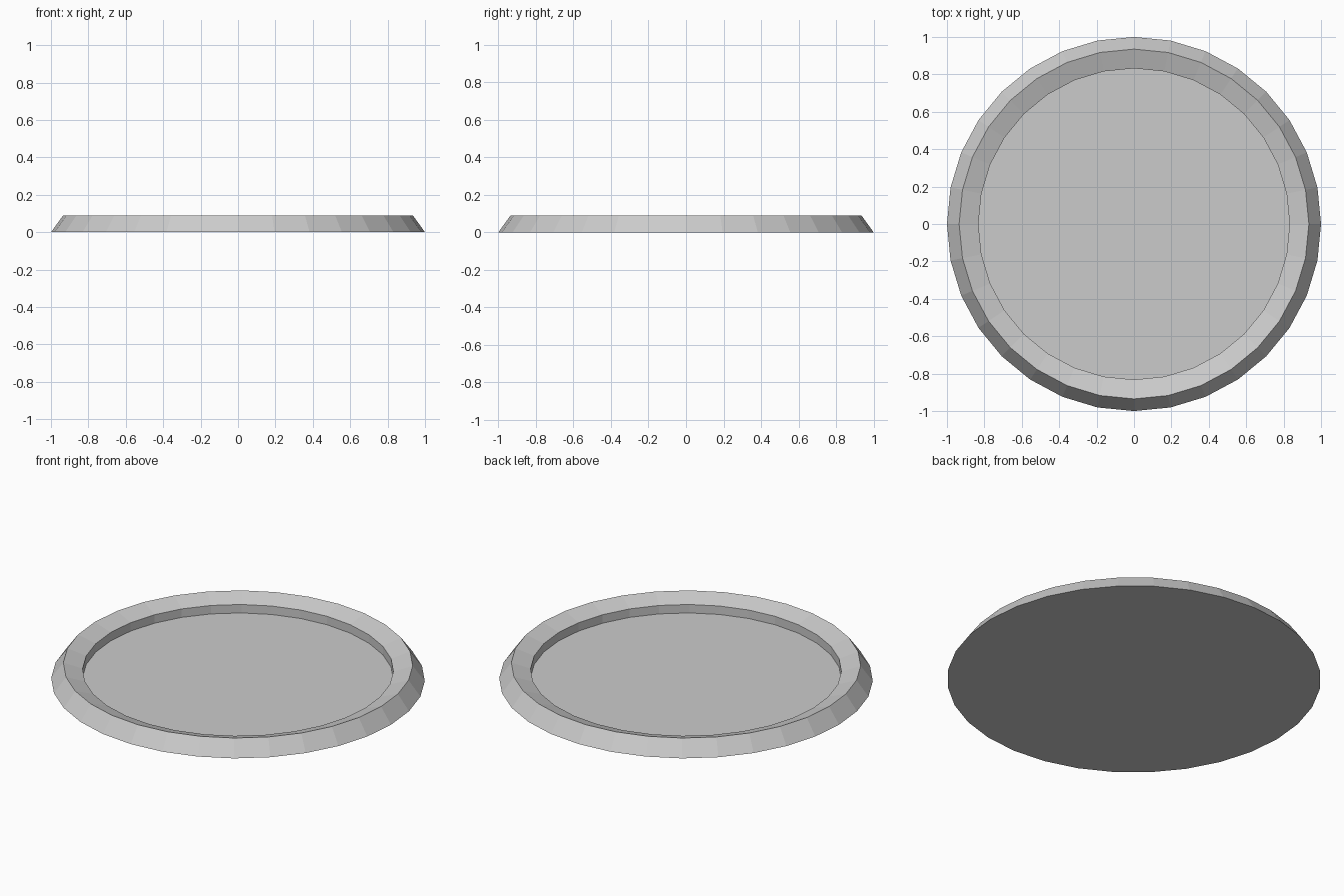
import bpy, bmesh, math

if "Cube" in bpy.data.objects:
    bpy.data.objects.remove(bpy.data.objects["Cube"])

SIDES = 32


def lathe(name, profile):
    """Revolve (radius, z) points, bottom to top to inside, and cap both ends."""
    bm = bmesh.new()
    rings = []
    for r, z in profile:
        angles = [2 * math.pi * i / SIDES for i in range(SIDES)]
        rings.append([bm.verts.new((r * math.cos(a), r * math.sin(a), z)) for a in angles])
    for low, high in zip(rings, rings[1:]):
        for i in range(SIDES):
            j = (i + 1) % SIDES
            bm.faces.new((low[i], low[j], high[j], high[i]))
    bm.faces.new(rings[0][::-1])
    bm.faces.new(rings[-1])
    bmesh.ops.recalc_face_normals(bm, faces=bm.faces)
    mesh = bpy.data.meshes.new(name)
    bm.to_mesh(mesh)
    bm.free()
    obj = bpy.data.objects.new(name, mesh)
    bpy.context.collection.objects.link(obj)
    return obj


# Shallow round tray: sloped outside, inward-sloping rim, vertical inner wall, thin floor
lathe("round_tray", [(1.0, 0.0), (0.935, 0.09), (0.832, 0.055), (0.832, 0.005)])
